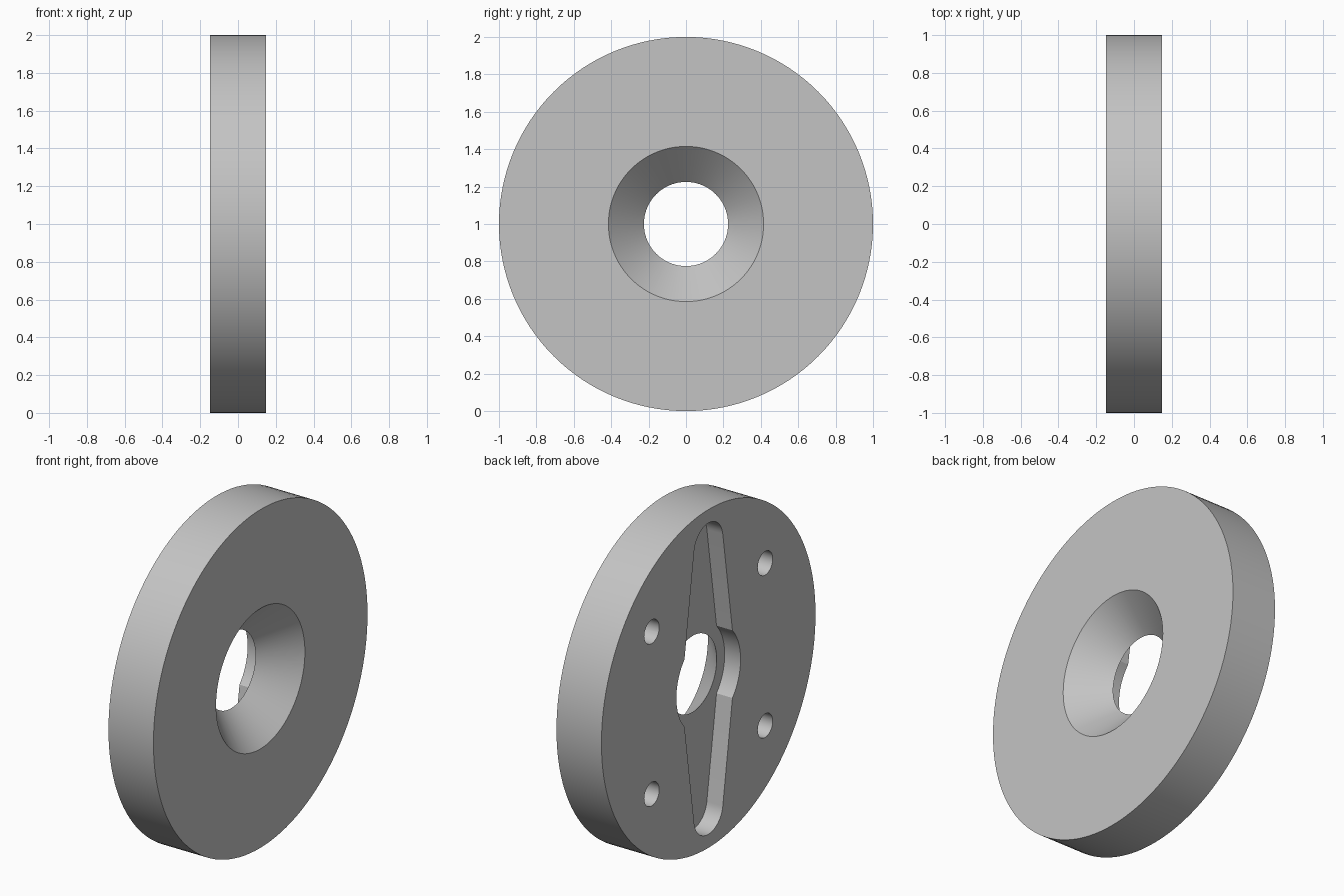
import bpy, bmesh
from math import cos, sin, pi, atan2, radians

HALF = 0.147          # half thickness
POCKET_FLOOR = -0.043
CENTRE = 1.0          # height of the disc axis

cube = bpy.data.objects.get("Cube")
if cube:
    bpy.data.objects.remove(cube, do_unlink=True)

grey = bpy.data.materials.new("light_grey")
grey.use_nodes = True
colour = (0.55, 0.55, 0.55, 1)
grey.diffuse_color = colour
grey.node_tree.nodes["Principled BSDF"].inputs["Base Color"].default_value = colour


def arc(r, start, end, n, y=0, z=0):
    """Points (y, z) along an arc, both ends included."""
    steps = [start + (end - start) * i / n for i in range(n + 1)]
    return [(y + r * cos(a), z + r * sin(a)) for a in steps]


def circle(r, n, y=0, z=0):
    return arc(r, 0, 2 * pi, n, y, z)[:-1]


def loft(name, x0, outline0, x1, outline1):
    """Solid between two matching outlines across the x axis."""
    bm = bmesh.new()
    a = [bm.verts.new((x0, y, z + CENTRE)) for y, z in outline0]
    b = [bm.verts.new((x1, y, z + CENTRE)) for y, z in outline1]
    bm.faces.new(a)
    bm.faces.new(b[::-1])
    for i in range(len(a)):
        j = (i + 1) % len(a)
        bm.faces.new((a[i], b[i], b[j], a[j]))
    bmesh.ops.recalc_face_normals(bm, faces=bm.faces)
    mesh = bpy.data.meshes.new(name)
    bm.to_mesh(mesh)
    bm.free()
    mesh.materials.append(grey)
    obj = bpy.data.objects.new(name, mesh)
    bpy.context.collection.objects.link(obj)
    return obj


def cut(target, cutter):
    cutter.hide_render = True
    mod = target.modifiers.new("cut", 'BOOLEAN')
    mod.operation = 'DIFFERENCE'
    mod.solver = 'EXACT'
    mod.object = cutter
    bpy.context.view_layer.objects.active = target
    bpy.ops.object.modifier_apply(modifier=mod.name)
    bpy.data.objects.remove(cutter, do_unlink=True)


# Main disc
rim = circle(1, 128)
disc = loft("disc", -HALF, rim, HALF, rim)

# Slot pocket: round hub with two tapering arms
hub_r, tip_r, tip_z = 0.3, 0.135, 0.785
corner = atan2(0.2, 0.224)
half = arc(hub_r, -corner, corner, 16) + arc(tip_r, radians(8), radians(172), 24, 0, tip_z)
pocket = half + [(-y, -z) for y, z in half]
cut(disc, loft("pocket_cutter", -HALF - 0.05, pocket, POCKET_FLOOR, pocket))

# Countersunk bore at 45 degrees, meeting the pocket floor
cut(disc, loft("bore_cutter", HALF + 0.05, circle(0.465, 96),
               POCKET_FLOOR - 0.02, circle(0.205, 96)))

# Four blind screw holes
for sy in (-1, 1):
    for sz in (-1, 1):
        hole = circle(0.07, 32, sy * 0.53, sz * 0.48)
        cut(disc, loft("hole_cutter", -HALF - 0.05, hole, 0.05, hole))

# Smooth round walls, crisp edges
bpy.ops.object.select_all(action='DESELECT')
disc.select_set(True)
bpy.context.view_layer.objects.active = disc
bpy.ops.object.shade_smooth_by_angle(angle=radians(20))
